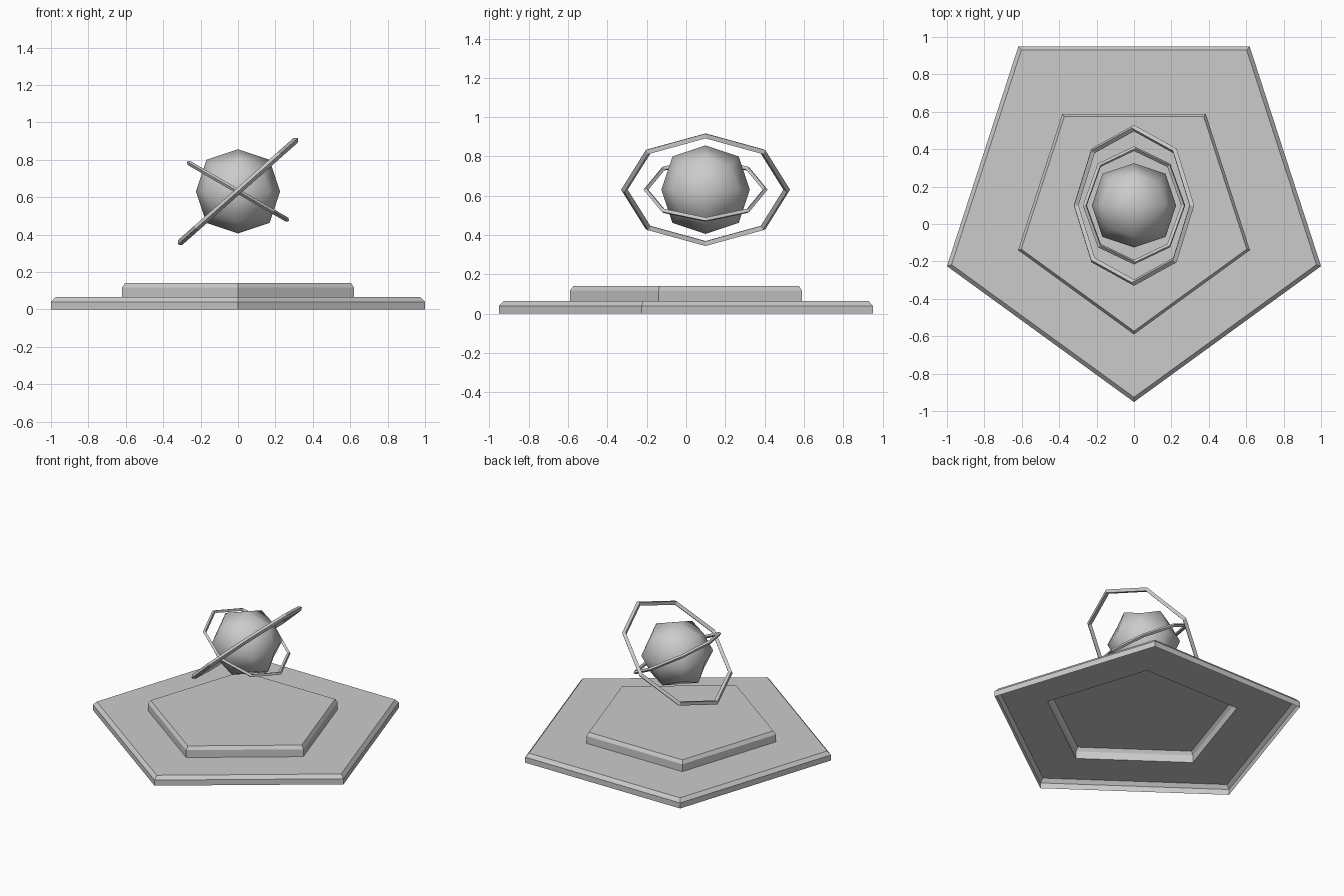
import bpy, bmesh
from math import sin, cos, pi, radians

if "Cube" in bpy.data.objects:
    bpy.data.objects.remove(bpy.data.objects["Cube"])

CENTRE = (0, 0.0995, 0.631)


def make_object(name, bm):
    mesh = bpy.data.meshes.new(name)
    bm.normal_update()
    bm.to_mesh(mesh)
    bm.free()
    obj = bpy.data.objects.new(name, mesh)
    bpy.context.collection.objects.link(obj)
    return obj


# Stepped pentagon base: one thin shell, open underneath
def pentagon(bm, radius, cy, z):
    return [bm.verts.new((radius * cos(a), cy + radius * sin(a), z))
            for a in (-pi / 2 + i * 2 * pi / 5 for i in range(5))]


R, CY, STEP = 1.0515, 0.0995, 0.62
profile = [(R, CY, 0), (R, CY, 0.04), (R - 0.026, CY, 0.065),
           (R * STEP, CY * STEP, 0.065), (R * STEP, CY * STEP, 0.118),
           (R * STEP - 0.018, CY * STEP, 0.142)]
bm = bmesh.new()
rings = [pentagon(bm, *p) for p in profile]
for lo, hi in zip(rings, rings[1:]):
    for i in range(5):
        j = (i + 1) % 5
        bm.faces.new((lo[i], lo[j], hi[j], hi[i]))
bm.faces.new(rings[-1])
make_object("stepped_base", bm)

# Floating orb: a cube rounded once, smooth shaded
bm = bmesh.new()
bmesh.ops.create_cube(bm, size=0.45)
for f in bm.faces:
    f.smooth = True
orb = make_object("orb", bm)
orb.location = CENTRE
sub = orb.modifiers.new("round", 'SUBSURF')
sub.levels = sub.render_levels = 1
sub.use_limit_surface = False

# Two tilted octagonal rings with diamond section
for name, outer, minor, tilt in (("outer_ring", 0.43, 0.017, -41.5),
                                 ("inner_ring", 0.316, 0.0125, 30)):
    bpy.ops.mesh.primitive_torus_add(
        major_segments=8, minor_segments=4, major_radius=outer - minor,
        minor_radius=minor, location=CENTRE, rotation=(0, radians(tilt), 0))
    bpy.context.object.name = name
